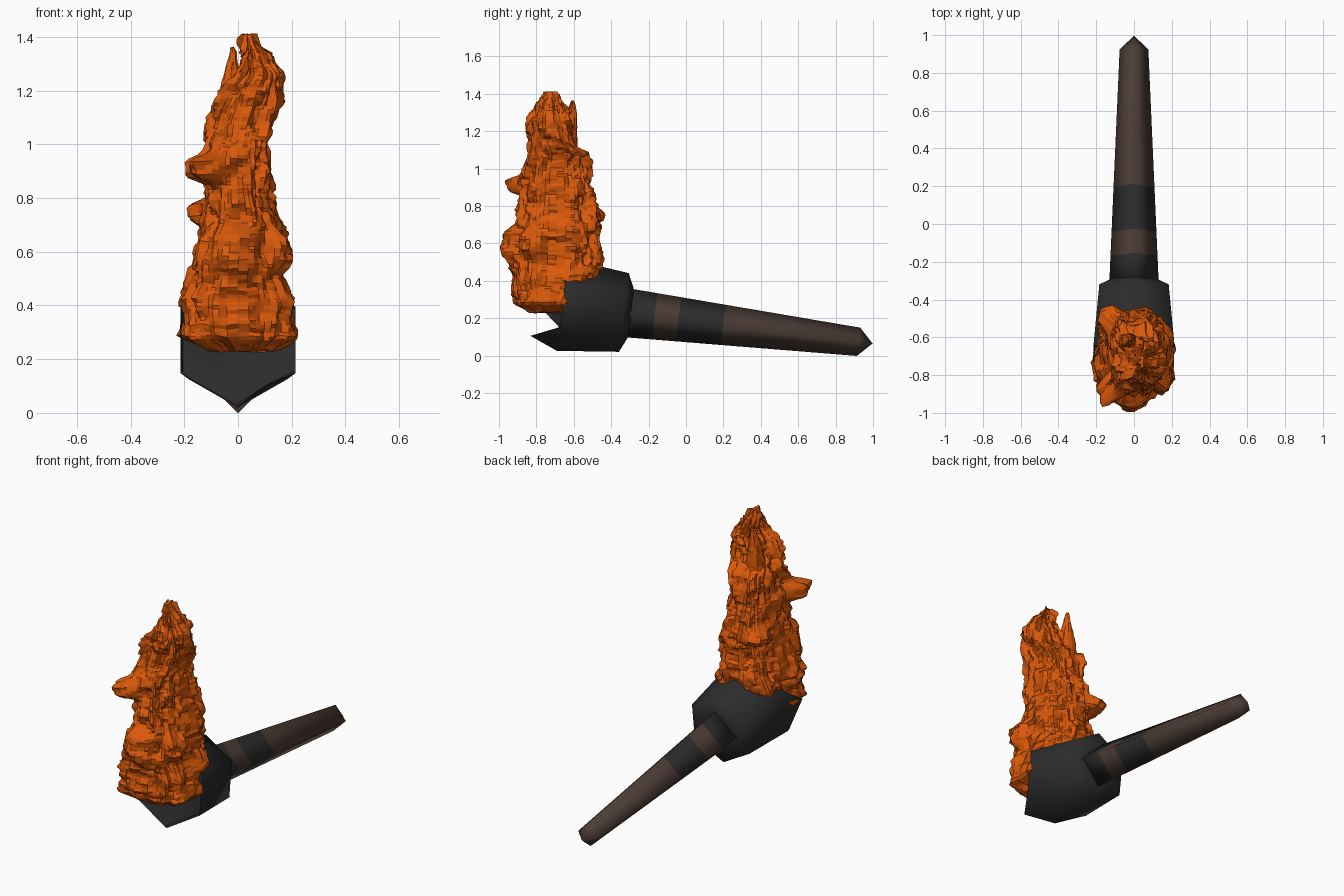
import bpy, bmesh, math
from mathutils import Vector, noise

old = bpy.data.objects.get("Cube")
if old:
    bpy.data.objects.remove(old)


def material(name, colour):
    m = bpy.data.materials.new(name)
    m.use_nodes = True
    m.diffuse_color = (*colour, 1)
    bsdf = m.node_tree.nodes["Principled BSDF"]
    bsdf.inputs["Base Color"].default_value = (*colour, 1)
    bsdf.inputs["Roughness"].default_value = 0.8
    return m


charcoal = material("charcoal", (0.025, 0.025, 0.025))
brown = material("dark_brown", (0.07, 0.044, 0.035))
orange = material("flame_orange", (0.7, 0.1, 0.003))

# The torch lies along a gently sloping axis
AXIS = Vector((0, 1, -0.125)).normalized()
UP = Vector((0, 0.125, 1)).normalized()
SIDE = Vector((1, 0, 0))
ORIGIN = Vector((0, 0, 0.189))


def ring(bm, s, r, n):
    points = []
    for i in range(n):
        a = math.tau * i / n
        points.append(bm.verts.new(ORIGIN + AXIS * s + r * (SIDE * math.sin(a) + UP * math.cos(a))))
    return points


def bridge(bm, a, b, mat=0):
    n = len(a)
    for i in range(n):
        j = (i + 1) % n
        bm.faces.new((a[i], a[j], b[j], b[i])).material_index = mat


def fan(bm, loop, point, mat=0):
    tip = bm.verts.new(point)
    for i in range(len(loop)):
        bm.faces.new((loop[i], loop[(i + 1) % len(loop)], tip)).material_index = mat


def finish(bm, name, mats, smooth=None):
    bmesh.ops.recalc_face_normals(bm, faces=bm.faces[:])
    mesh = bpy.data.meshes.new(name)
    bm.to_mesh(mesh)
    bm.free()
    for m in mats:
        mesh.materials.append(m)
    ob = bpy.data.objects.new(name, mesh)
    bpy.context.collection.objects.link(ob)
    if smooth:
        bpy.ops.object.select_all(action="DESELECT")
        ob.select_set(True)
        bpy.context.view_layer.objects.active = ob
        bpy.ops.object.shade_smooth_by_angle(angle=math.radians(smooth))


# Tapered four-sided handle with alternating wrapped bands and a pointed end
bm = bmesh.new()
stations = [-0.32, -0.17, -0.04, 0.2, 0.93]
rings = [ring(bm, s, 0.117 - 0.044 * s, 4) for s in stations]
for k in range(4):
    bridge(bm, rings[k], rings[k + 1], k % 2)
fan(bm, rings[-1], ORIGIN + AXIS * 1.005, 1)
bm.faces.new(rings[0])
finish(bm, "handle", [charcoal, brown], 95)

# Six-sided cup with a flat mouth; every other wall ends in a thin point
bm = bmesh.new()
back = ring(bm, -0.297, 0.13, 6)
shoulder = ring(bm, -0.335, 0.212, 6)
rim = ring(bm, -0.665, 0.248, 6)
mouth = ring(bm, -0.66, 0.236, 6)
bm.faces.new(back)
bridge(bm, back, shoulder)
bridge(bm, shoulder, rim)
for i in range(6):
    j = (i + 1) % 6
    if i % 2:
        bm.faces.new((rim[i], rim[j], mouth[j], mouth[i]))
    else:
        middle = (rim[i].co + rim[j].co) / 2
        fan(bm, [rim[i], rim[j], mouth[j], mouth[i]], middle - AXIS * 0.15)
        spare = bm.edges.get((mouth[i], mouth[j])).link_faces[0]
        spare.smooth = False
bm.faces.new(mouth)
finish(bm, "cup", [charcoal], 62)


def sample(table, z):
    for a, b in zip(table, table[1:]):
        if z <= b[0]:
            t = (z - a[0]) / (b[0] - a[0])
            return [p + (q - p) * t for p, q in zip(a[1:], b[1:])]
    return table[-1][1:]


def signed_power(v, p):
    return math.copysign(abs(v) ** p, v)


def flame(name, table, lobes, levels, sides, rough):
    """Rugged, terraced column following left, right, front, back limits by height."""
    bm = bmesh.new()
    rows = []
    low, high = table[0][0], table[-1][0]
    for k in range(levels + 1):
        z = low + (high - low) * k / levels
        left, right, front, rear = sample(table, z)
        cx, cy = (left + right) / 2, (front + rear) / 2
        rx, ry = (right - left) / 2, (rear - front) / 2
        row = []
        for i in range(sides):
            a = math.tau * i / sides
            c, s = math.cos(a), math.sin(a)
            # Sampling on coarse steps makes ledges and vertical cracks
            step = math.floor(z / 0.045 + 2 * noise.noise(Vector((c * 2, s * 2, 3)))) * 0.045
            n = noise.noise(Vector((c * 2.6, s * 2.6, step * 9)))
            n += 0.6 * noise.noise(Vector((c * 6, s * 6, z * 16)))
            push = rough * (round(n * 5) / 5 - 0.3)
            for angle, height, amount, spread in lobes:
                d = math.remainder(a - math.radians(angle), math.tau)
                push += amount * math.exp(-(d / 0.42) ** 4 - ((z - height) / spread) ** 4)
            push = max(push, -0.5 * min(rx, ry))
            row.append(bm.verts.new((cx + rx * signed_power(c, 0.72) + push * c,
                                     cy + ry * signed_power(s, 0.72) + push * s,
                                     z + 0.008 * noise.noise(Vector((c * 5, s * 5, z * 20))))))
        rows.append(row)
    for a, b in zip(rows, rows[1:]):
        bridge(bm, a, b)
    bm.faces.new(rows[0])
    bm.faces.new(rows[-1])
    finish(bm, name, [orange])


# Main flame: height, then left, right, front and back limits
body = [
    (0.23, -0.11, 0.14, -0.84, -0.6), (0.28, -0.21, 0.215, -0.93, -0.54),
    (0.42, -0.22, 0.215, -0.94, -0.46), (0.5, -0.18, 0.175, -0.94, -0.45),
    (0.7, -0.135, 0.16, -0.92, -0.46), (0.82, -0.125, 0.12, -0.9, -0.48),
    (1.0, -0.13, 0.12, -0.88, -0.5), (1.08, -0.12, 0.14, -0.85, -0.52),
    (1.13, -0.1, 0.155, -0.85, -0.58), (1.2, -0.07, 0.165, -0.85, -0.6),
    (1.26, -0.01, 0.165, -0.84, -0.62), (1.35, 0.01, 0.11, -0.81, -0.65),
    (1.41, 0.025, 0.06, -0.77, -0.69),
]
bumps = [(226, 0.91, 0.13, 0.05), (138, 0.75, 0.09, 0.045), (262, 0.61, 0.07, 0.09),
         (335, 0.6, 0.04, 0.07)]
flame("flame", body, bumps, 84, 60, 0.04)

# Thin second tongue beside the peak
tongue = [(1.05, -0.1, 0.03, -0.68, -0.57), (1.2, -0.07, 0.01, -0.66, -0.58),
          (1.3, -0.045, 0.0, -0.64, -0.585), (1.36, -0.03, -0.01, -0.62, -0.595)]
flame("flame_tongue", tongue, [], 18, 16, 0.012)
